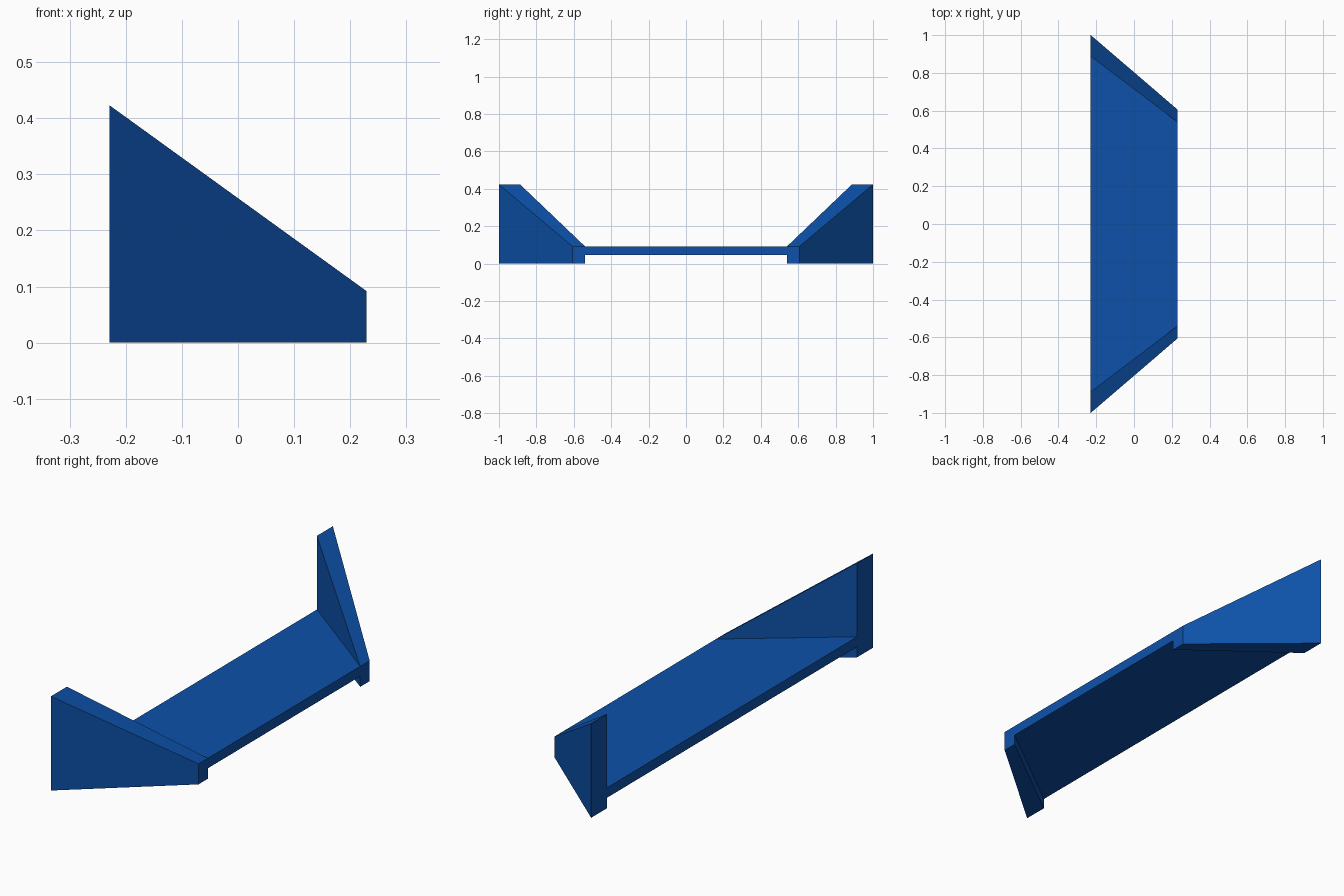
import bpy
import bmesh

cube = bpy.data.objects.get("Cube")
if cube:
    bpy.data.objects.remove(cube, do_unlink=True)

# One deep blue for the whole model
blue = bpy.data.materials.new("deep blue")
blue.use_nodes = True
colour = (0.004, 0.083, 0.40, 1)
blue.diffuse_color = colour
blue.node_tree.nodes["Principled BSDF"].inputs["Base Color"].default_value = colour

X = 0.229                            # half depth of the tray
BACK_IN, BACK_OUT = 0.887, 1.0       # wall faces at the tall end
FRONT_IN, FRONT_OUT = 0.54, 0.607    # wall faces at the low end
TALL, LOW, UNDER = 0.423, 0.092, 0.047


def prism(name, plan, base, tops):
    """Solid over a four-cornered plan, with a top height per corner."""
    bm = bmesh.new()
    low = [bm.verts.new((x, y, base)) for x, y in plan]
    high = [bm.verts.new((x, y, z)) for (x, y), z in zip(plan, tops)]
    bm.faces.new(low)
    bm.faces.new(high)
    for i in range(4):
        j = (i + 1) % 4
        bm.faces.new((low[i], low[j], high[j], high[i]))
    bmesh.ops.recalc_face_normals(bm, faces=bm.faces[:])
    mesh = bpy.data.meshes.new(name)
    bm.to_mesh(mesh)
    bm.free()
    mesh.materials.append(blue)
    obj = bpy.data.objects.new(name, mesh)
    bpy.context.collection.objects.link(obj)
    return obj


# Trapezoid floor panel raised between the walls
prism("floor_panel",
      [(-X, -BACK_IN), (X, -FRONT_IN), (X, FRONT_IN), (-X, BACK_IN)],
      UNDER, [LOW] * 4)

# Angled end walls sloping down to the floor level
for side, name in ((-1, "front_wall"), (1, "back_wall")):
    prism(name,
          [(-X, side * BACK_IN), (X, side * FRONT_IN),
           (X, side * FRONT_OUT), (-X, side * BACK_OUT)],
          0, [TALL, LOW, LOW, TALL])
